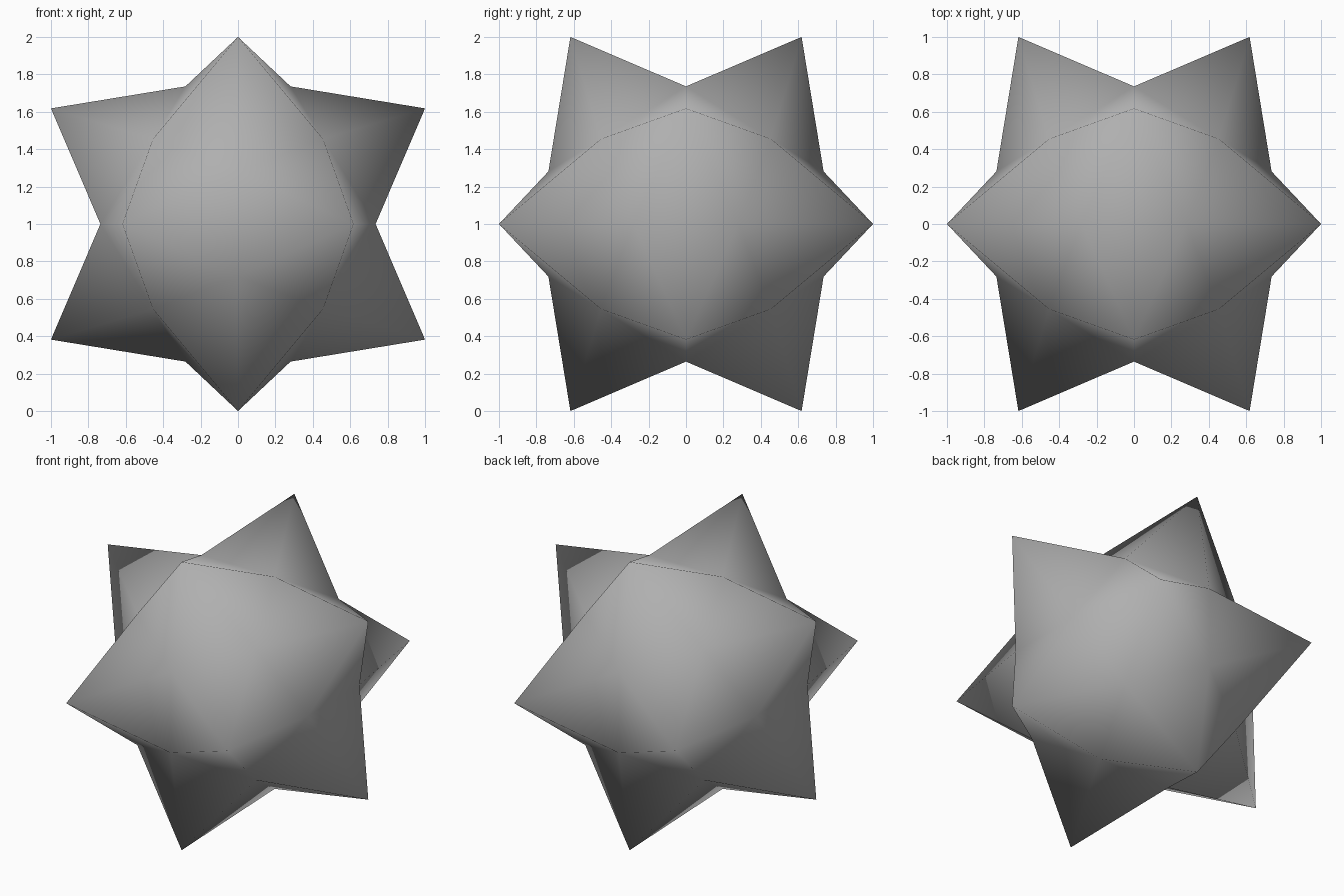
import bpy
import bmesh
from mathutils import Vector

cube = bpy.data.objects.get("Cube")
if cube:
    bpy.data.objects.remove(cube, do_unlink=True)

GOLDEN = (5 ** 0.5 - 1) / 2   # short coordinate of each spike tip
VALLEY = 0.843                # depth of valleys relative to the tip hull
CENTRE = Vector((0, 0, 1))


def make_material(name, colour):
    mat = bpy.data.materials.new(name)
    mat.use_nodes = True
    mat.diffuse_color = colour
    mat.node_tree.nodes["Principled BSDF"].inputs["Base Color"].default_value = colour
    return mat


# Hull joining the twelve spike tips
hull = bmesh.new()
for i in (-1, 1):
    for j in (-1, 1):
        for tip in ((i, 0, j * GOLDEN), (0, i * GOLDEN, j), (i * GOLDEN, j, 0)):
            hull.verts.new(tip)
bmesh.ops.convex_hull(hull, input=hull.verts[:])
hull.verts.index_update()
hull.faces.index_update()

# Sink a valley point under each hull face, then raise five-sided spikes
star = bmesh.new()
tips = [star.verts.new(v.co + CENTRE) for v in hull.verts]
valleys = [star.verts.new(f.calc_center_median() * VALLEY + CENTRE) for f in hull.faces]
for edge in hull.edges:
    left, right = (valleys[f.index] for f in edge.link_faces)
    for vert in edge.verts:
        star.faces.new((tips[vert.index], left, right))
hull.free()
bmesh.ops.recalc_face_normals(star, faces=star.faces[:])
for face in star.faces:
    face.smooth = True

# Finished star
mesh = bpy.data.meshes.new("spiked_star")
star.to_mesh(mesh)
star.free()
mesh.materials.append(make_material("mid grey", (0.43, 0.43, 0.43, 1)))
bpy.context.collection.objects.link(bpy.data.objects.new("spiked_star", mesh))
